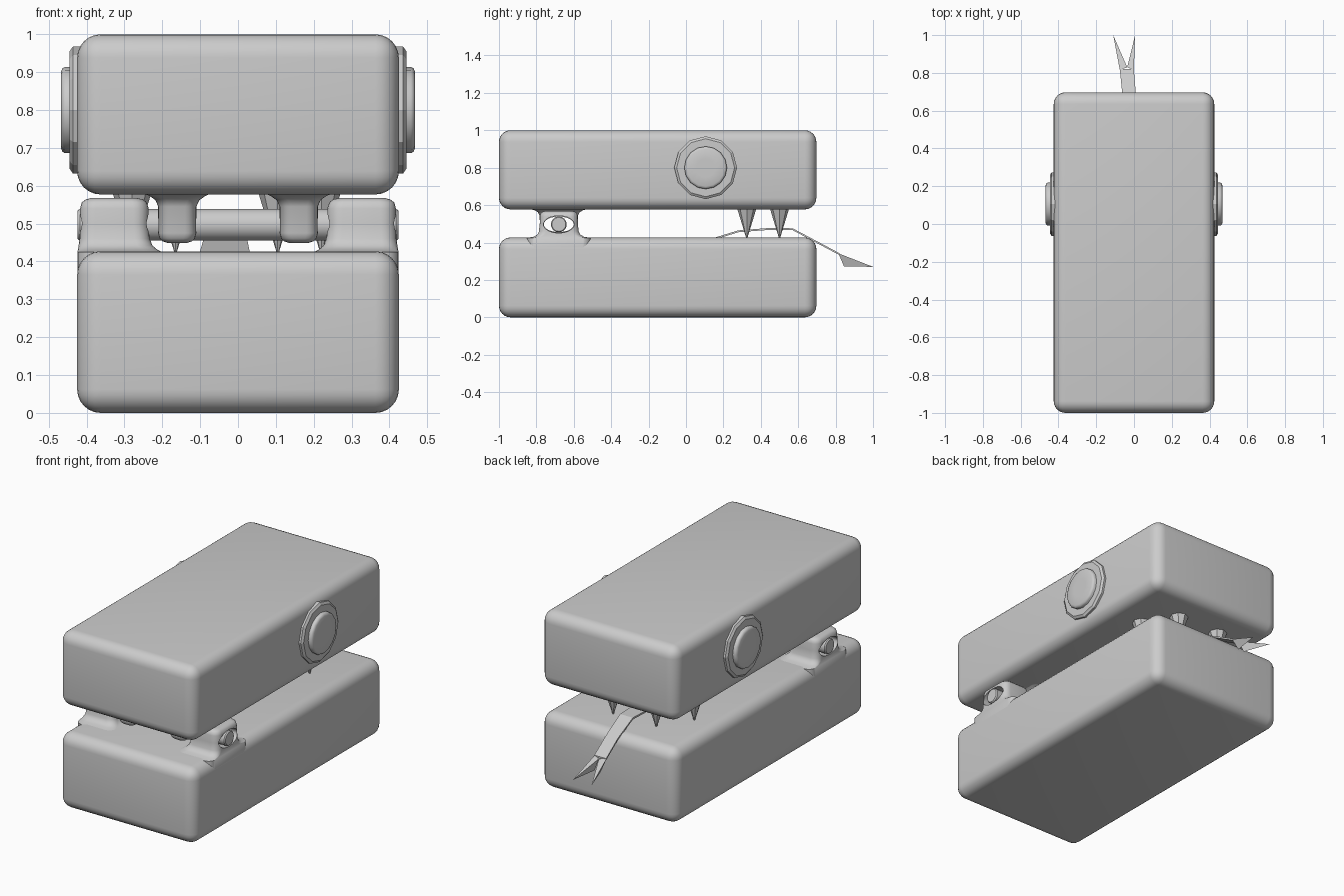
import bpy, bmesh, math
from mathutils import Matrix, Vector

if "Cube" in bpy.data.objects:
    bpy.data.objects.remove(bpy.data.objects["Cube"])

HINGE_Y, HINGE_Z = -0.68, 0.497
MID = -0.03  # teeth and tongue sit slightly off centre


def finish(name, bm, smooth=35):
    bmesh.ops.recalc_face_normals(bm, faces=bm.faces[:])
    me = bpy.data.meshes.new(name)
    bm.to_mesh(me)
    bm.free()
    ob = bpy.data.objects.new(name, me)
    bpy.context.collection.objects.link(ob)
    if smooth:
        shade(ob, smooth)
    return ob


def shade(ob, angle):
    bpy.ops.object.select_all(action='DESELECT')
    ob.select_set(True)
    bpy.context.view_layer.objects.active = ob
    bpy.ops.object.shade_smooth_by_angle(angle=math.radians(angle))


def loft(rings):
    bm = bmesh.new()
    rows = [[bm.verts.new(p) for p in ring] for ring in rings]
    for a, b in zip(rows, rows[1:]):
        n = len(a)
        for i in range(n):
            bm.faces.new((a[i], a[(i + 1) % n], b[(i + 1) % n], b[i]))
    bm.faces.new(rows[0])
    bm.faces.new(rows[-1])
    return bm


def rounded_ring(z, x0, x1, hy, r):
    y0, y1 = HINGE_Y - hy, HINGE_Y + hy
    corners = [(x1 - r, y1 - r), (x0 + r, y1 - r), (x0 + r, y0 + r), (x1 - r, y0 + r)]
    pts = []
    for k, (cx, cy) in enumerate(corners):
        for j in range(6):
            a = math.pi / 2 * (k + j / 5)
            pts.append((cx + r * math.cos(a), cy + r * math.sin(a), z))
    return pts


def x_disc(profile, n, y, z, sy=1.0, sz=1.0):
    # stack of (x, radius) rings around an axis along x
    return loft([[(x, y + sy * r * math.sin(2 * math.pi * i / n),
                   z + sz * r * math.cos(2 * math.pi * i / n)) for i in range(n)]
                 for x, r in profile])


# Rounded upper and lower blocks
def block(name, z0, z1):
    bm = bmesh.new()
    bmesh.ops.create_cube(bm, size=1)
    bmesh.ops.scale(bm, vec=(0.85, 1.697, z1 - z0), verts=bm.verts)
    bmesh.ops.translate(bm, vec=(0, -0.1515, (z0 + z1) / 2), verts=bm.verts)
    bmesh.ops.bevel(bm, geom=bm.edges[:], offset=0.062, segments=6, profile=0.5, affect='EDGES')
    finish(name, bm, 40)


block("lower_block", 0.0, 0.427)
block("upper_block", 0.577, 1.0)


# Hinge knuckles: flared lofts with an oval hole for the pin
def knuckle(name, sections, side, hole):
    rings = [[(side * x, y, z) for x, y, z in rounded_ring(*s)] for s in sections]
    ob = finish(name, loft(rings), None)
    cutter = finish("hole_cutter", x_disc([(-0.6, 1), (0.6, 1)], 32, HINGE_Y, HINGE_Z, *hole), None)
    cutter.hide_render = True
    mod = ob.modifiers.new("hole", 'BOOLEAN')
    mod.operation, mod.solver, mod.object = 'DIFFERENCE', 'EXACT', cutter
    bpy.context.view_layer.objects.active = ob
    bpy.ops.object.modifier_apply(modifier="hole")
    bpy.data.objects.remove(cutter)
    shade(ob, 40)


lower = [(0.36, 0.20, 0.424, 0.17, 0.04), (0.425, 0.20, 0.424, 0.17, 0.04),
         (0.431, 0.213, 0.423, 0.135, 0.04), (0.442, 0.226, 0.421, 0.115, 0.04),
         (0.46, 0.233, 0.419, 0.106, 0.04), (0.50, 0.236, 0.418, 0.102, 0.04),
         (0.54, 0.236, 0.417, 0.101, 0.04), (0.556, 0.241, 0.413, 0.097, 0.038),
         (0.564, 0.251, 0.402, 0.088, 0.032), (0.568, 0.268, 0.385, 0.073, 0.025)]
upper = [(0.64, 0.075, 0.245, 0.15, 0.03), (0.578, 0.075, 0.245, 0.15, 0.03),
         (0.572, 0.088, 0.232, 0.128, 0.03), (0.562, 0.102, 0.218, 0.112, 0.03),
         (0.545, 0.110, 0.211, 0.103, 0.03), (0.475, 0.110, 0.211, 0.10, 0.03),
         (0.461, 0.114, 0.207, 0.096, 0.03), (0.453, 0.122, 0.199, 0.088, 0.025),
         (0.449, 0.135, 0.186, 0.075, 0.02)]
for side, tag in ((1, "right"), (-1, "left")):
    knuckle("lower_knuckle_" + tag, lower, side, (0.082, 0.046))
    knuckle("upper_knuckle_" + tag, upper, side, (0.08, 0.0415))

# Hinge pin
finish("hinge_pin", x_disc([(-0.424, 0.037), (-0.418, 0.042), (0.418, 0.042), (0.424, 0.037)],
                           32, HINGE_Y, HINGE_Z))

# Side eyes: faceted ring with a raised smooth centre
for s, tag in ((1, "right"), (-1, "left")):
    ring = [(0.40, 0.168), (0.436, 0.168), (0.445, 0.155), (0.445, 0.10)]
    finish("eye_ring_" + tag, x_disc([(s * x, r) for x, r in ring], 12, 0.105, 0.8), None)
    dome = [(0.43, 0.114), (0.457, 0.114), (0.464, 0.11), (0.468, 0.10), (0.468, 0.05)]
    finish("eye_centre_" + tag, x_disc([(s * x, r) for x, r in dome], 16, 0.105, 0.8), 40)

# Four pointed teeth under the upper block
for i, (dx, y) in enumerate([(0.135, 0.5), (-0.135, 0.5), (0.25, 0.325), (-0.25, 0.325)]):
    bm = bmesh.new()
    bmesh.ops.create_cone(bm, cap_ends=True, segments=8, radius1=0.004, radius2=0.056, depth=0.17,
                          matrix=Matrix.Translation((MID + dx, y, 0.512)))
    finish("tooth_%d" % (i + 1), bm, None)

# Bent ribbon tongue: (y, z, centre x, half width)
path = [(0.15, 0.42, -0.035, 0.066), (0.28, 0.46, -0.033, 0.056), (0.45, 0.473, -0.03, 0.045),
        (0.57, 0.471, -0.027, 0.04), (0.70, 0.402, -0.027, 0.036), (0.82, 0.338, -0.038, 0.037)]
T = 0.005
finish("tongue", loft([[(c - w, y, z - T), (c + w, y, z - T), (c + w, y, z + T), (c - w, y, z + T)]
                       for y, z, c, w in path]), None)

# Forked tongue tips
for tag, outer_x, tip_x in (("left", -0.075, -0.11), ("right", -0.001, 0.006)):
    bm = bmesh.new()
    pts = [(outer_x, 0.815, 0.342), (-0.036, 0.83, 0.335), (-0.5 * 0.04 + outer_x * 0.5, 0.845, 0.272),
           (tip_x, 1.0, 0.27)]
    v = [bm.verts.new(Vector(p)) for p in pts]
    for a, b, c in ((0, 1, 2), (0, 1, 3), (1, 2, 3), (0, 2, 3)):
        bm.faces.new((v[a], v[b], v[c]))
    finish("tongue_fork_" + tag, bm, None)
